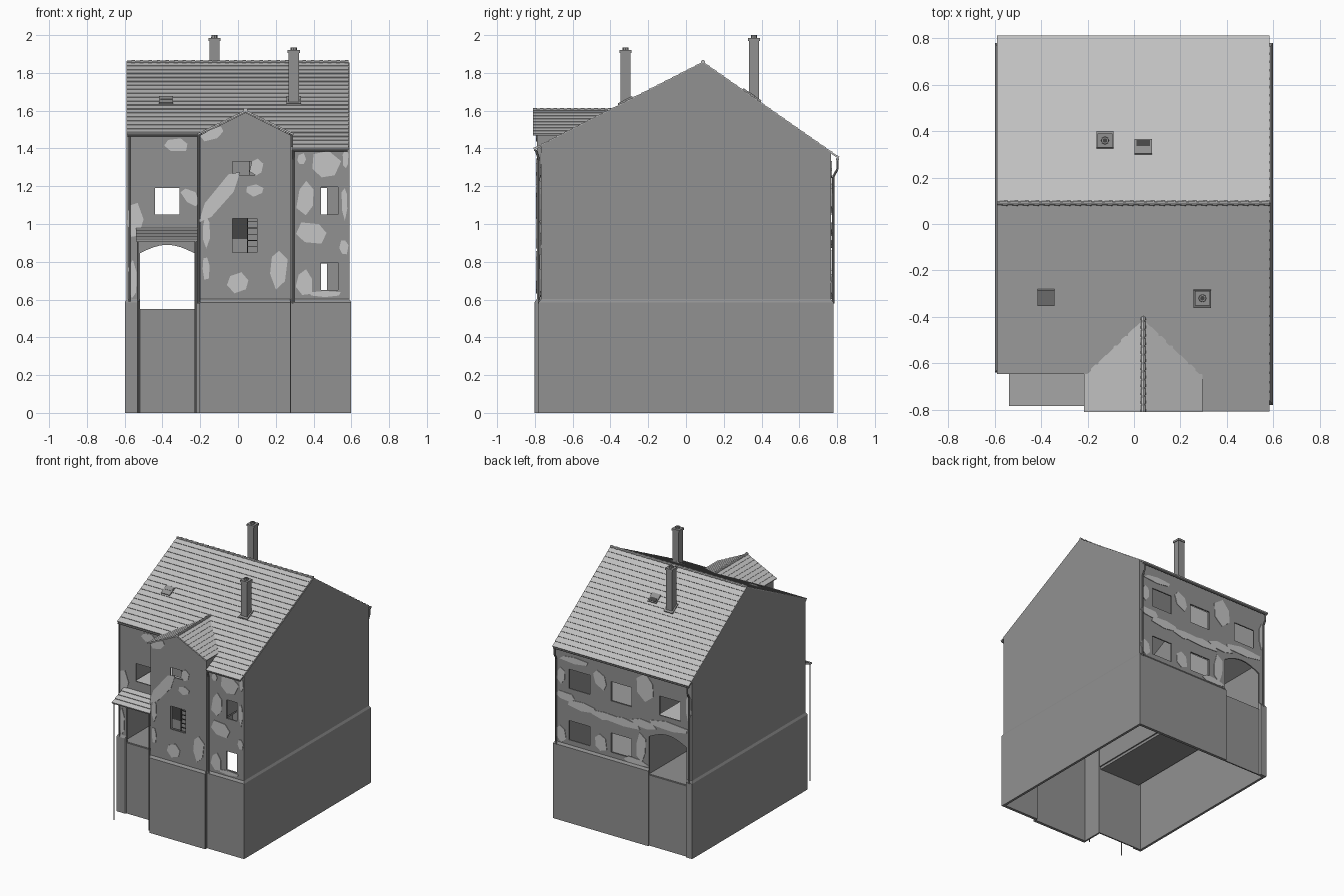
import bpy, bmesh, math, random
from mathutils import Vector, Matrix

random.seed(4)
if "Cube" in bpy.data.objects:
    bpy.data.objects.remove(bpy.data.objects["Cube"], do_unlink=True)


def material(name, value):
    m = bpy.data.materials.new(name)
    m.use_nodes = True
    col = (value, value, value, 1)
    m.diffuse_color = col
    m.node_tree.nodes["Principled BSDF"].inputs["Base Color"].default_value = col
    return m


WALL = material("grey_wall", .285)
ROOF = material("light_roof", .53)
PATCH = material("pale_plaster", .56)
DARK = material("dark_opening", .06)


def finish(name, bm, mat):
    bmesh.ops.recalc_face_normals(bm, faces=bm.faces)
    me = bpy.data.meshes.new(name)
    bm.to_mesh(me)
    bm.free()
    me.materials.append(mat)
    ob = bpy.data.objects.new(name, me)
    bpy.context.collection.objects.link(ob)


def slab(name, axis, start, end, outline, mat=WALL, holes=()):
    """Flat outline with holes, extruded along an axis from start to end."""
    bm = bmesh.new()
    for loop in [outline, *holes]:
        vs = [bm.verts.new((start, u, v) if axis == "x" else (u, start, v)) for u, v in loop]
        for a, b in zip(vs, vs[1:] + vs[:1]):
            bm.edges.new((a, b))
    bmesh.ops.triangle_fill(bm, use_beauty=True, edges=bm.edges[:])
    out = bmesh.ops.extrude_face_region(bm, geom=bm.faces[:], use_keep_orig=True)
    d = end - start
    bmesh.ops.translate(bm, verts=[g for g in out["geom"] if isinstance(g, bmesh.types.BMVert)],
                        vec=(d, 0, 0) if axis == "x" else (0, d, 0))
    finish(name, bm, mat)


def box(name, centre, size, mat=WALL, tilt=0):
    bm = bmesh.new()
    bmesh.ops.create_cube(bm, size=1, matrix=Matrix.Translation(centre)
                          @ Matrix.Rotation(tilt, 4, "X") @ Matrix.Diagonal((*size, 1)))
    finish(name, bm, mat)


def rods(name, pairs, r1, r2, mat=WALL):
    """Round bars between pairs of points."""
    bm = bmesh.new()
    for a, b in pairs:
        a, b = Vector(a), Vector(b)
        turn = (b - a).to_track_quat("Z", "Y").to_matrix().to_4x4()
        bmesh.ops.create_cone(bm, cap_ends=True, segments=8, radius1=r1, radius2=r2,
                              depth=(b - a).length, matrix=Matrix.Translation((a + b) / 2) @ turn)
    finish(name, bm, mat)


def pipe(name, pts, r=.006):
    rods(name, list(zip(pts, pts[1:])), r, r)


def rect(x0, x1, z0, z1):
    return [(x0, z0), (x1, z0), (x1, z1), (x0, z1)]


def arch(x0, x1, z0, z1, rise):
    top = [(x1 + (x0 - x1) * i / 8, z1 + rise * math.sin(math.pi * i / 8)) for i in range(9)]
    return [(x0, z0), (x1, z0)] + top


def courses(ridge, eave, n, lift=.004, thick=.008):
    """Cross-section of a slope of overlapping tile rows."""
    a, b = Vector(ridge), Vector(eave)
    nrm = (b - a).orthogonal().normalized()
    nrm = nrm if nrm.y > 0 else -nrm
    pts = []
    for i in range(n):
        pts += [a.lerp(b, i / n), a.lerp(b, (i + 1) / n) + nrm * lift]
    return [tuple(p) for p in pts + [b - nrm * thick, a - nrm * thick]]


# Roof height and tilt along y
RY, RZ = .09, 1.857
def roof_z(y): return RZ - (.51 * (RY - y) if y < RY else .70 * (y - RY))
def roof_tilt(y): return math.atan(.51) if y < RY else -math.atan(.70)


# Wall planes
LEFT, BAY, RIGHT, BACK, SIDE, T = -.63, -.79, -.768, .768, .59, .01

# Outer walls
for name, x, y0, d in (("right_gable_wall", -SIDE, LEFT, T), ("left_gable_wall", SIDE, RIGHT, -T)):
    slab(name, "x", x, x + d, [(y0, 0), (BACK, 0), (BACK, roof_z(BACK) - .003), (RY, RZ - .003),
                               (y0, roof_z(y0) - .003)])
slab("arch_front_wall", "y", LEFT, LEFT + T, rect(-SIDE, -.2, 0, roof_z(LEFT) - .008),
     holes=[arch(-.52, -.23, .55, .845, .045), rect(-.44, -.31, 1.05, 1.19)])
slab("bay_front_wall", "y", BAY, BAY + T,
     [(-.2, 0), (.28, 0), (.28, 1.47), (.04, 1.59), (-.2, 1.47)],
     holes=[rect(-.03, .1, .85, 1.03), rect(-.03, .1, 1.26, 1.33)])
slab("bay_right_wall", "x", -.2, -.2 + T, rect(BAY, LEFT + T, 0, 1.47))
slab("bay_left_wall", "x", .28, .28 - T, rect(BAY, LEFT, .6, 1.47))
slab("side_front_wall", "y", RIGHT, RIGHT + T, rect(.28, SIDE, 0, roof_z(RIGHT) - .008),
     holes=[rect(.44, .53, z, z + .145) for z in (.65, 1.05)])
slab("back_wall", "y", BACK, BACK - T, rect(-SIDE, SIDE, 0, roof_z(BACK) - .008),
     holes=[arch(-.54, -.22, .55, .85, .05), rect(-.49, -.31, 1.04, 1.19)]
     + [rect(x, x + .18, z, z + .15) for x in (-.07, .29) for z in (.64, 1.04)])
for z in (.715, 1.115):
    box("middle_window_blind", (.02, BACK - .03, z), (.2, .006, .17), PATCH)

# Through passage behind the arches
depth, mid = BACK - LEFT - .03, (BACK + LEFT) / 2
box("passage_floor", (-.38, mid, .54), (.36, depth, .02))
box("passage_ceiling", (-.38, mid, .95), (.36, depth, .02), PATCH)
for x in (-.56, -.2):
    box("passage_side", (x, mid, .745), (.02, depth, .39))


# Thicker base course with a sloped top, broken at the arches
def base(name, path):
    bm = bmesh.new()
    rings = [[bm.verts.new(p) for p in ((x * 1.015, y * 1.016, 0), (x * 1.015, y * 1.016, .585),
                                        (x, y, .602), (x, y, 0))] for x, y in path]
    for a, b in zip(rings, rings[1:]):
        for i in range(4):
            bm.faces.new((a[i], a[i - 1], b[i - 1], b[i]))
    bm.faces.new(rings[0])
    bm.faces.new(rings[-1])
    finish(name, bm, WALL)


base("right_base", [(-.52, LEFT), (-SIDE, LEFT), (-SIDE, BACK), (-.54, BACK)])
base("main_base", [(-.22, BACK), (SIDE, BACK), (SIDE, RIGHT), (.275, RIGHT), (.275, BAY),
                   (-.2, BAY), (-.2, LEFT)])

# Main roof in rows of tiles, with one row spacing across the front
slab("back_roof", "x", -.59, .585, courses((RY, RZ), (.81, roof_z(.81)), 20), ROOF)
PITCH = .0408
for name, x0, x1, n in (("front_roof_right", -.59, .288, 18), ("front_roof_left", .288, .585, 22)):
    y = RY - n * PITCH
    slab(name, "x", x0, x1, courses((RY, RZ), (y, roof_z(y)), n), ROOF)

# Bay roof
for name, x in (("bay_roof_right", -.215), ("bay_roof_left", .295)):
    slab(name, "y", -.81, -.36, courses((.04, 1.602), (x, 1.477), 8, .003), ROOF)

# Ridge tiles
n = 26
step = 1.175 / n
rods("main_ridge", [((-.59 + i * step, RY, RZ), (-.59 + (i + 1) * step, RY, RZ)) for i in range(n)],
     .007, .012, ROOF)
rods("bay_ridge", [((.04, -.81 + i * .036, 1.603), (.04, -.774 + i * .036, 1.603)) for i in range(12)],
     .012, .008, ROOF)

# Awning on two thin posts
slab("awning", "x", -.54, -.215, courses((LEFT, .98), (-.782, .915), 4, .005), ROOF)
for x in (-.53, -.225):
    pipe("awning_post", [(x, -.772, 0), (x, -.772, .92)], .004)
    pipe("awning_rafter", [(x, -.772, .91), (x, LEFT, .965)])

# Chimneys with flashing, cap and pot
for name, x, y, top in (("front_chimney", .295, -.32, 1.935), ("back_chimney", -.125, .36, 2.0)):
    box(name, (x, y, (1.58 + top) / 2), (.054, .054, top - .02 - 1.6))
    box(name + "_cap", (x, y, top - .022), (.064, .062, .016))
    rods(name + "_pot", [((x, y, top - .03), (x, y, top))], .018, .016)
    rods(name + "_flue", [((x, y, top - .002), (x, y, top + .0005))], .01, .01, DARK)
    box(name + "_flashing", (x, y, roof_z(y) + .002), (.075, .085, .018), WALL, roof_tilt(y))

# Skylights
for name, x, y, mat in (("front_skylight", -.38, -.315, WALL), ("back_skylight", .04, .33, DARK)):
    tilt = roof_tilt(y)
    centre = Vector((x, y, roof_z(y)))
    up = Matrix.Rotation(tilt, 3, "X") @ Vector((0, .015, .01))
    box(name + "_frame", centre, (.074, .076, .02), WALL, tilt)
    box(name + "_pane", centre + up, (.06, .03, .004), mat, tilt)

# Bay window infill and bars
box("window_back", (.035, BAY + .035, .94), (.14, .01, .19))
box("window_gap", (.01, BAY + .028, .975), (.08, .006, .11), DARK)
box("upper_window_back", (.035, BAY + .035, 1.295), (.14, .01, .08))
for i in range(5):
    box("window_bar", (.075, BAY + .015, .88 + i * .033), (.05, .006, .004), DARK)
box("window_upright", (.05, BAY + .015, .94), (.004, .006, .18), DARK)
box("upper_window_upright", (.06, BAY + .015, 1.295), (.004, .006, .07), DARK)

# Gutters and downpipes
eave = roof_z(.81) - .01
pipe("back_gutter", [(-.585, .802, eave), (.58, .802, eave)], .008)
pipe("arch_gutter", [(-.585, -.64, 1.47), (-.21, -.64, 1.47)], .007)
pipe("side_gutter", [(.295, -.799, 1.392), (.58, -.799, 1.392)], .007)
for x in (-.572, .572):
    pipe("back_downpipe", [(x, .802, eave), (x, .802, 1.29), (x, .779, 1.25), (x, .779, .58)])
pipe("bay_downpipe", [(-.208, -.645, 1.468), (-.208, -.645, .58)])
pipe("side_downpipe", [(.292, -.795, 1.39), (.292, -.778, 1.34), (.292, -.778, .58)])
pipe("corner_downpipe", [(-.575, -.638, 1.465), (-.575, -.638, .59)], .005)


# Patches of pale plaster, each a thin ragged plate (x, z, half width, half height, optional lean)
def patches(name, plane, out, spots):
    for x, z, w, h, *lean in spots:
        turn = random.random()
        pts = []
        for i in range(6):
            a, r = (i + turn * .6) * math.tau / 6, random.uniform(.85, 1.3)
            dz = h * r * math.sin(a)
            px = x + w * r * math.cos(a) + sum(lean) * dz
            pts.append((max(-.585, min(.585, px)), max(.604, z + dz)))
        slab(name, "y", plane, plane + out * .004, pts, PATCH)


patches("arch_wall_patch", LEFT, -1, [(-.33, 1.42, .07, .035), (-.25, 1.14, .04, .05, -.6),
                                      (-.55, 1.01, .04, .09), (-.56, .7, .022, .09)])
patches("bay_wall_patch", BAY, -1, [(-.13, 1.48, .05, .035, .8), (-.1, 1.14, .045, .13, .7),
                                    (.1, 1.3, .035, .05), (.09, 1.18, .05, .028), (0, .69, .06, .05),
                                    (.21, .77, .045, .1), (-.17, .77, .02, .06), (-.17, .96, .02, .07)])
patches("side_wall_patch", RIGHT, -1, [(.46, 1.31, .07, .07), (.335, 1.34, .025, .03), (.36, 1.14, .045, .09),
                                       (.39, .95, .09, .06), (.56, .88, .02, .04), (.35, .69, .045, .07),
                                       (.46, .63, .09, .018), (.565, 1.12, .015, .08), (.57, 1.34, .015, .05)])
patches("back_wall_patch", BACK, 1, [(-.19, 1.22, .07, .09), (.2, 1.18, .05, .06, .4), (.5, .97, .09, .03),
                                     (.35, .93, .12, .035), (.17, .91, .13, .03), (0, .9, .13, .03),
                                     (-.18, .93, .1, .035), (-.4, .97, .17, .03), (-.15, .74, .045, .1),
                                     (.2, .69, .05, .07), (.54, .67, .04, .06), (-.56, 1.17, .025, .1),
                                     (.42, 1.27, .12, .025), (.54, 1.13, .035, .06), (-.1, .62, .1, .03)])
